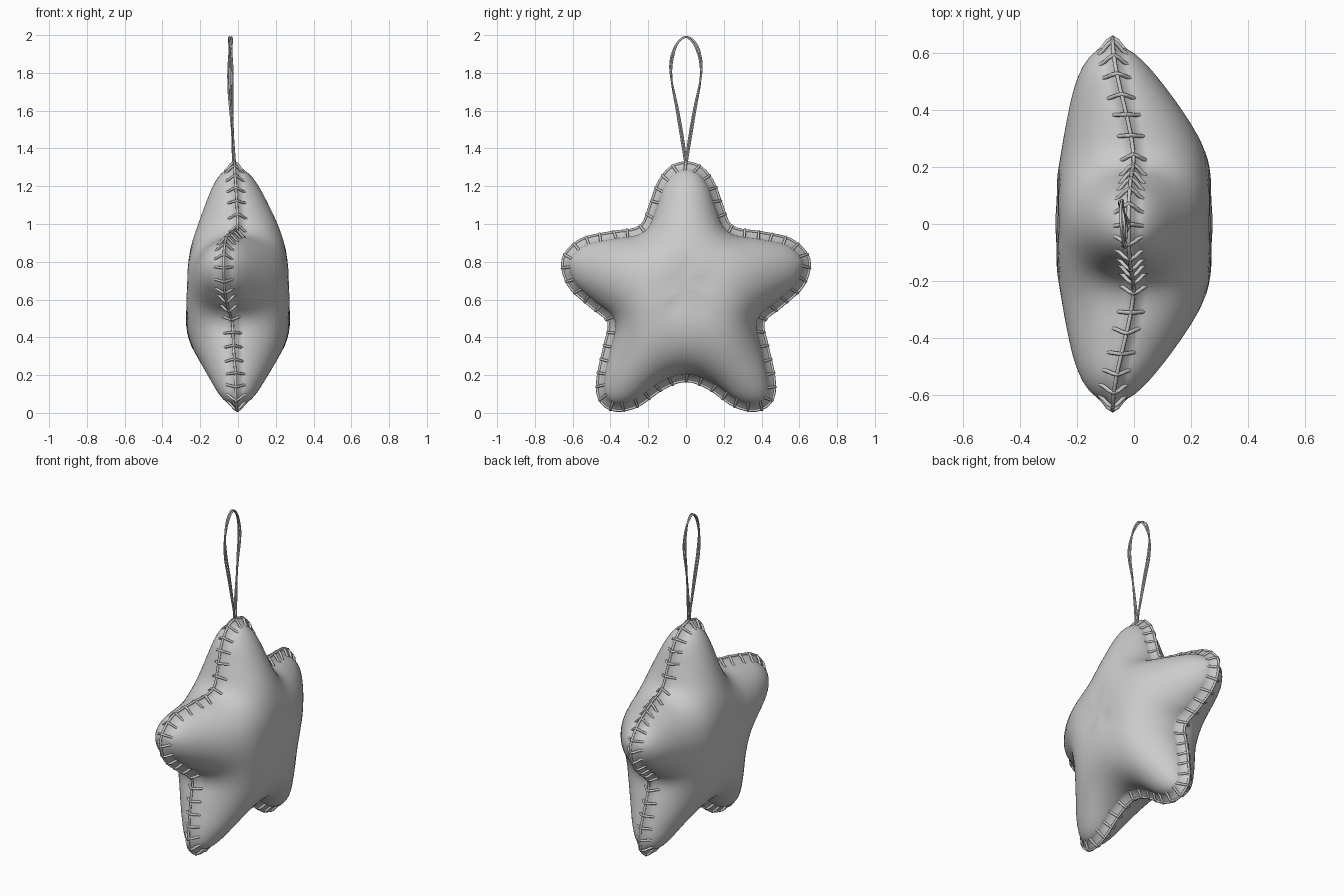
import bpy, bmesh, math, random
from mathutils import Vector

if "Cube" in bpy.data.objects:
    bpy.data.objects.remove(bpy.data.objects["Cube"])

random.seed(4)
CENTRE = Vector((0, 0.66))
N, RINGS, LIP = 156, 16, 0.034

felt = bpy.data.materials.new("grey_felt")
felt.diffuse_color = (0.6, 0.6, 0.6, 1)
felt.use_nodes = True
felt.node_tree.nodes["Principled BSDF"].inputs["Base Color"].default_value = felt.diffuse_color


def catmull(pts, steps, closed):
    out, n = [], len(pts)
    get = (lambda i: pts[i % n]) if closed else (lambda i: pts[max(0, min(n - 1, i))])
    for i in range(n if closed else n - 1):
        a, b, c, d = (get(i + k) for k in (-1, 0, 1, 2))
        for s in range(steps):
            t = s / steps
            out.append(0.5 * (2 * b + (c - a) * t + (2 * a - 5 * b + 4 * c - d) * t * t
                              + (3 * b - a - 3 * c + d) * t ** 3))
    return out if closed else out + [pts[-1]]


def resample(pts, count):
    # Evenly spaced points on a closed path
    ring = pts + [pts[0]]
    step = sum((b - a).length for a, b in zip(ring, ring[1:])) / count
    out, run = [], 0.0
    for a, b in zip(ring, ring[1:]):
        length = (b - a).length
        while len(out) < count and len(out) * step < run + length:
            out.append(a.lerp(b, (len(out) * step - run) / length))
        run += length
    return out


def normals(pts):
    n = len(pts)
    tang = [(pts[(i + 1) % n] - pts[i - 1]).normalized() for i in range(n)]
    return [Vector((-t.y, t.x)) for t in tang]


def seam_x(p):
    # Sideways bend of the seam towards the arm tips and the top
    t = max(0, min(1, (abs(p.x) - 0.2) / 0.46))
    low = min(1, max(0.25, (p.y - 0.1) / 0.4))
    return -0.075 * t * t * (3 - 2 * t) * low - 0.06 * max(0, p.y - 1.0)


def tubes(name, paths, radius, closed=False, sides=2):
    cu = bpy.data.curves.new(name, 'CURVE')
    cu.dimensions = '3D'
    cu.bevel_depth, cu.bevel_resolution, cu.use_fill_caps = radius, sides, True
    for path in paths:
        sp = cu.splines.new('POLY')
        sp.points.add(len(path) - 1)
        for q, p in zip(sp.points, path):
            q.co = (*p, 1)
        sp.use_cyclic_u = closed
    ob = bpy.data.objects.new(name, cu)
    bpy.context.collection.objects.link(ob)
    cu.materials.append(felt)
    bpy.ops.object.select_all(action='DESELECT')
    ob.select_set(True)
    bpy.context.view_layer.objects.active = ob
    bpy.ops.object.convert(target='MESH')
    bpy.ops.object.shade_smooth_by_angle(angle=math.radians(50))


# Star outline: right half traced clockwise from the top, then mirrored
half = [(0, 1.325), (.08, 1.30), (.145, 1.22), (.19, 1.10), (.245, .985), (.40, .955),
        (.55, .92), (.64, .84), (.652, .76), (.61, .66), (.50, .56), (.41, .48), (.43, .36),
        (.465, .20), (.465, .09), (.42, .03), (.35, .012), (.25, .04), (.12, .13), (0, .17)]
half = [Vector(p) for p in half]
full = half + [Vector((-p.x, p.y)) for p in half[-2:0:-1]]
outline = resample(catmull(full, 10, True), N)
inner = []
for p, n in zip(outline, normals(outline)):
    inner.append(p - n * LIP)

# Polar grid inside the lip
flat, tris = [CENTRE.copy()], []
for r in range(1, RINGS + 1):
    s = math.sin(math.pi / 2 * r / RINGS) ** 0.9
    flat += [CENTRE.lerp(p, s) for p in inner]


def idx(r, i):
    return 0 if r == 0 else 1 + (r - 1) * N + i % N


for i in range(N):
    tris.append((0, idx(1, i), idx(1, i + 1)))
    for r in range(1, RINGS):
        a, b, c, d = idx(r, i), idx(r + 1, i), idx(r + 1, i + 1), idx(r, i + 1)
        tris += [(a, b, c), (a, c, d)]

# Inflate like a stuffed cushion: relax a pressurised membrane fixed at the lip
links = [{} for _ in flat]
load = [0.0] * len(flat)
for t in tris:
    for k in range(3):
        o, a, b = t[k], t[(k + 1) % 3], t[(k + 2) % 3]
        u, v = flat[a] - flat[o], flat[b] - flat[o]
        area = abs(u.x * v.y - u.y * v.x) + 1e-12
        w = 0.5 * u.dot(v) / area
        links[a][b] = links[a].get(b, 0) + w
        links[b][a] = links[b].get(a, 0) + w
        load[o] += area / 6
free = range(1 + (RINGS - 1) * N)
total = [sum(l.values()) for l in links]
links = [list(l.items()) for l in links]
press = [0.0] * len(flat)
for _ in range(220):
    for i in free:
        new = (load[i] + sum(w * press[j] for j, w in links[i])) / total[i]
        press[i] += 1.8 * (new - press[i])
peak = max(press)
height = [0.026 + 0.25 * (max(0, p) / peak) ** 0.56 for p in press]

# Stuffed star body: two bulging sides joined by a thin lip
bm = bmesh.new()
rim = [bm.verts.new((seam_x(p), p.x, p.y)) for p in outline]
for side in (1, -1):
    vs = [bm.verts.new((seam_x(p) + side * h, p.x, p.y)) for p, h in zip(flat, height)]
    for i in range(N):
        bm.faces.new((vs[0], vs[idx(1, i)], vs[idx(1, i + 1)]))
        for r in range(1, RINGS):
            bm.faces.new([vs[k] for k in (idx(r, i), idx(r + 1, i),
                                          idx(r + 1, i + 1), idx(r, i + 1))])
        j = (i + 1) % N
        bm.faces.new((vs[idx(RINGS, i)], rim[i], rim[j], vs[idx(RINGS, j)]))
bmesh.ops.recalc_face_normals(bm, faces=bm.faces[:])
me = bpy.data.meshes.new("star_body")
bm.to_mesh(me)
bm.free()
me.materials.append(felt)
body = bpy.data.objects.new("star_body", me)
bpy.context.collection.objects.link(body)
bpy.context.view_layer.objects.active = body
body.select_set(True)
bpy.ops.object.shade_smooth_by_angle(angle=math.radians(70))

# Seam cord round the edge
tubes("seam_cord", [[(seam_x(p), p.x, p.y) for p in outline]], 0.007, True)

# Stitches wrapped over the lip, each leaning a little
spots = resample(outline, 62)
stitches = []
for p, n in zip(spots, normals(spots)):
    along, lean = Vector((n.y, -n.x)), random.uniform(-0.012, 0.012)
    path = []
    for inset, x, k in ((.046, .050, 1), (.03, .034, .7), (.008, .017, .3), (-.004, 0, 0),
                        (.008, -.017, .3), (.03, -.034, .7), (.046, -.050, 1)):
        q = p - n * inset + along * lean * k
        path.append((seam_x(p) + x, q.x, q.y))
    stitches.append(path)
tubes("stitches", stitches, 0.007)

# Hanging loop: two thin strands twisted together
loop = [(0, 1.30), (.012, 1.40), (.045, 1.60), (.076, 1.76), (.078, 1.86), (.05, 1.95), (0, 1.99)]
loop = [Vector(p) for p in loop]
path = catmull(loop + [Vector((-p.x, p.y)) for p in loop[-2::-1]], 8, False)
strands = []
for phase in (0, math.pi):
    strand = []
    for k, p in enumerate(path):
        a = phase + k * 0.13
        x = -0.02 - 0.02 * min(1, (p.y - 1.3) / 0.4) - 0.08 * p.x
        strand.append((x + 0.006 * math.cos(a), p.x + 0.005 * math.sin(a),
                       p.y + (0.004 * math.sin(a) if p.y > 1.9 else 0)))
    strands.append(strand)
tubes("hanging_loop", strands, 0.005)
